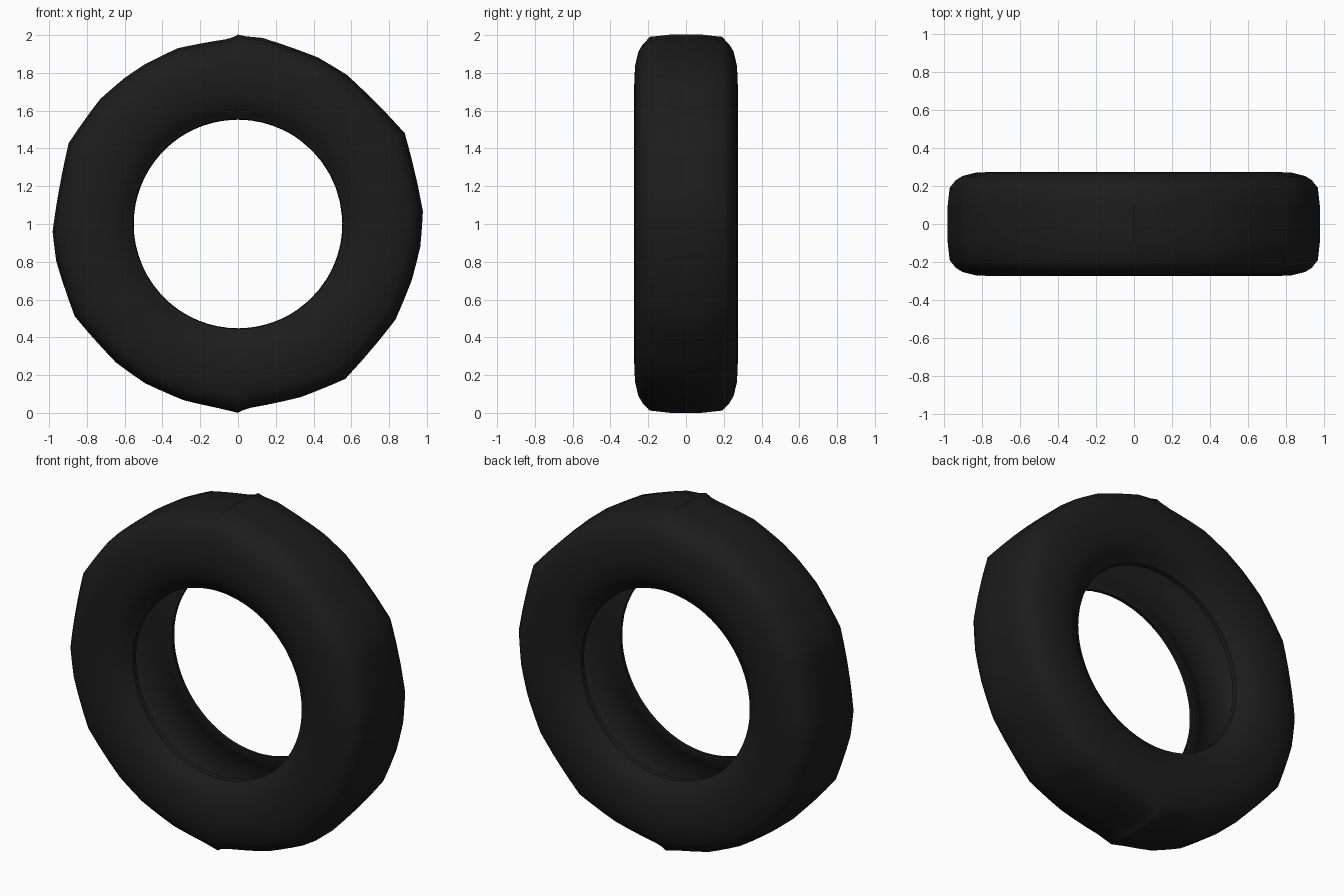
import bpy, bmesh, math

if "Cube" in bpy.data.objects:
    bpy.data.objects.remove(bpy.data.objects["Cube"])

# Dark rubber
rubber = bpy.data.materials.new("black rubber")
rubber.diffuse_color = (0.0115, 0.0115, 0.0115, 1)
rubber.use_nodes = True
rubber.node_tree.nodes["Principled BSDF"].inputs["Base Color"].default_value = rubber.diffuse_color

# Uneven faceted tread outline in the front plane (x, z)
OUTLINE = [(0, 2.0), (.13, 1.987), (.42, 1.88), (.576, 1.786), (.888, 1.484),
           (.977, 1.066), (.96, .88), (.914, .706), (.83, .495), (.57, .177),
           (.33, .087), (.063, .03), (0, .003), (-.285, .07), (-.49, .16),
           (-.645, .27), (-.866, .51), (-.96, .8), (-.98, .96), (-.94, 1.18),
           (-.898, 1.43), (-.73, 1.66), (-.6, 1.77), (-.49, 1.844),
           (-.317, 1.93), (-.063, 1.976)]

# Half cross-section: (y, radius, how much the faceted outline shows)
HALF = [(.08, .978, .75), (.19, .966, .7), (.23, .935, .6), (.252, .90, .5),
        (.270, .83, .25), (.274, .74, 0), (.262, .66, 0), (.238, .61, 0),
        (.215, .585, 0), (.195, .556, 0), (.17, .552, 0),
        # hollow inside wall
        (.17, .58, 0), (.20, .63, 0), (.225, .70, 0), (.23, .80, 0), (.20, .88, 0), (.15, .92, 0)]
PROFILE = HALF + [(-y, r, w) for y, r, w in reversed(HALF)]
NOMINAL = .975


def ring_points(steps=3):
    """Angle and radius of points along the faceted outline."""
    pts = []
    for i, (x0, z0) in enumerate(OUTLINE):
        x1, z1 = OUTLINE[(i + 1) % len(OUTLINE)]
        for k in range(steps):
            t = k / steps
            x, z = x0 + (x1 - x0) * t, z0 + (z1 - z0) * t - 1
            pts.append((math.atan2(x, z), math.hypot(x, z)))
    return pts


# Tire: cross-section swept round the outline
bm = bmesh.new()
rings = []
for angle, radius in ring_points():
    ring = []
    for y, r, w in PROFILE:
        # the seam ridges at top and bottom keep their full height
        if abs(math.sin(angle)) < .01 and w > .65:
            w = 1
        rr = r + w * (radius - NOMINAL)
        ring.append(bm.verts.new((rr * math.sin(angle), y, 1 + rr * math.cos(angle))))
    rings.append(ring)
n, m = len(rings), len(PROFILE)
for i in range(n):
    a, b = rings[i], rings[(i + 1) % n]
    for j in range(m):
        k = (j + 1) % m
        bm.faces.new((a[j], b[j], b[k], a[k]))
bmesh.ops.recalc_face_normals(bm, faces=bm.faces)
zmin = min(v.co.z for v in bm.verts)
for v in bm.verts:
    v.co.z -= zmin
mesh = bpy.data.meshes.new("tire")
bm.to_mesh(mesh)
bm.free()
mesh.materials.append(rubber)
tire = bpy.data.objects.new("tire", mesh)
bpy.context.collection.objects.link(tire)
bpy.context.view_layer.objects.active = tire
tire.select_set(True)
bpy.ops.object.shade_smooth_by_angle(angle=math.radians(40))
